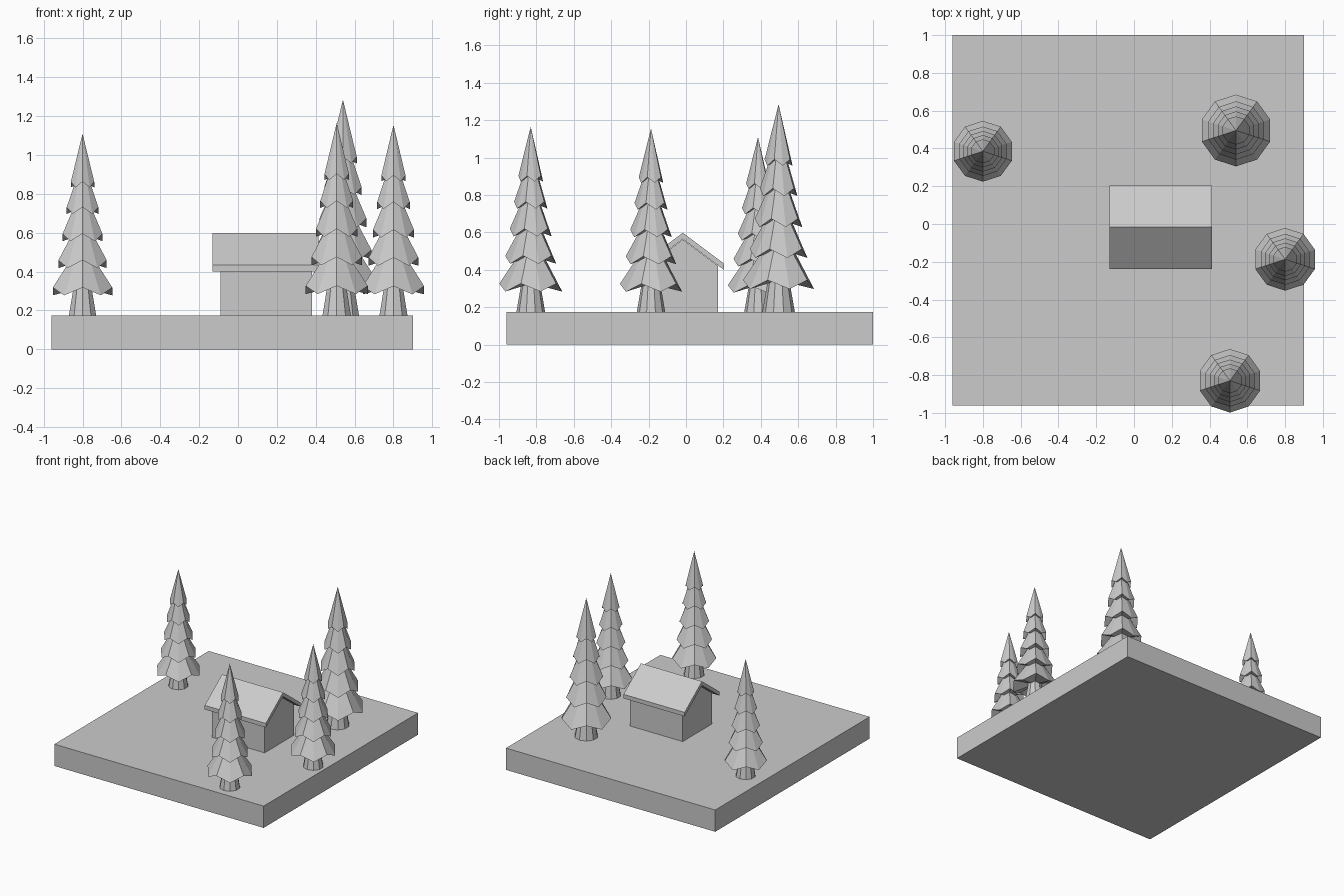
import bpy, bmesh, math

if "Cube" in bpy.data.objects:
    bpy.data.objects.remove(bpy.data.objects["Cube"])

BASE_TOP = 0.175
SIDES = 10


def finish(name, bm, loc=(0, 0, 0)):
    bmesh.ops.recalc_face_normals(bm, faces=bm.faces)
    me = bpy.data.meshes.new(name)
    bm.to_mesh(me)
    bm.free()
    ob = bpy.data.objects.new(name, me)
    ob.location = loc
    bpy.context.collection.objects.link(ob)
    return ob


def prism(name, profile, x0, x1):
    """Extrude a (y, z) profile along x."""
    bm = bmesh.new()
    face = bm.faces.new([bm.verts.new((x0, y, z)) for y, z in profile])
    out = bmesh.ops.extrude_face_region(bm, geom=[face])
    moved = [v for v in out["geom"] if isinstance(v, bmesh.types.BMVert)]
    bmesh.ops.translate(bm, verts=moved, vec=(x1 - x0, 0, 0))
    return finish(name, bm)


def ring(bm, r, z, drop=0.0):
    """Ring of vertices starting at +y; every second one is raised by drop."""
    verts = []
    for i in range(SIDES):
        a = math.pi / 2 + i * 2 * math.pi / SIDES
        verts.append(bm.verts.new((r * math.cos(a), r * math.sin(a), z + drop * (i % 2))))
    return verts


def bridge(bm, a, b):
    for i in range(SIDES):
        j = (i + 1) % SIDES
        bm.faces.new((a[i], a[j], b[j], b[i]))


def fan(bm, a, z):
    c = bm.verts.new((0, 0, z))
    for i in range(SIDES):
        bm.faces.new((a[i], a[(i + 1) % SIDES], c))


# ground slab
prism("ground_slab", [(-0.96, 0), (1.0, 0), (1.0, BASE_TOP), (-0.96, BASE_TOP)], -0.96, 0.90)

# cabin walls with gables, and folded roof slab
RY = -0.017
prism("cabin_walls", [(RY - 0.187, BASE_TOP), (RY + 0.187, BASE_TOP), (RY + 0.187, 0.422),
                      (RY, 0.562), (RY - 0.187, 0.422)], -0.09, 0.38)
prism("cabin_roof", [(RY - 0.22, 0.40), (RY, 0.565), (RY + 0.22, 0.40),
                     (RY + 0.22, 0.433), (RY, 0.598), (RY - 0.22, 0.433)], -0.13, 0.413)

# fir tiers: rim radius, lowest rim height, rim zigzag (for a tree 0.98 tall)
TIERS = [(0.160, 0.108, 0.042), (0.130, 0.255, 0.042), (0.107, 0.400, 0.040),
         (0.085, 0.547, 0.036), (0.063, 0.690, 0.030)]
TIP = 0.98


def fir(name, x, y, top, radius):
    h = (top - BASE_TOP) / TIP
    s = radius / 0.160
    # trunk
    bm = bmesh.new()
    low = ring(bm, 0.073 * s, 0)
    high = ring(bm, 0.045 * s, 0.17 * h)
    bm.faces.new(low)
    bm.faces.new(high)
    bridge(bm, low, high)
    finish(name + "_trunk", bm, (x, y, BASE_TOP))
    # stacked zigzag tiers
    bm = bmesh.new()
    for k, (r, z, zig) in enumerate(TIERS):
        rim = ring(bm, r * s, z * h, zig * h)
        fan(bm, rim, (z + zig) * h)
        if k + 1 < len(TIERS):
            neck = ring(bm, r * 0.40 * s, (TIERS[k + 1][1] + 0.045) * h)
            bridge(bm, rim, neck)
            bm.faces.new(neck)
        else:
            fan(bm, rim, TIP * h)
    finish(name + "_foliage", bm, (x, y, BASE_TOP))


fir("left_fir", -0.80, 0.385, 1.11, 0.161)
fir("right_fir", 0.80, -0.187, 1.155, 0.166)
fir("front_fir", 0.508, -0.83, 1.165, 0.168)
fir("back_fir", 0.54, 0.495, 1.285, 0.190)
